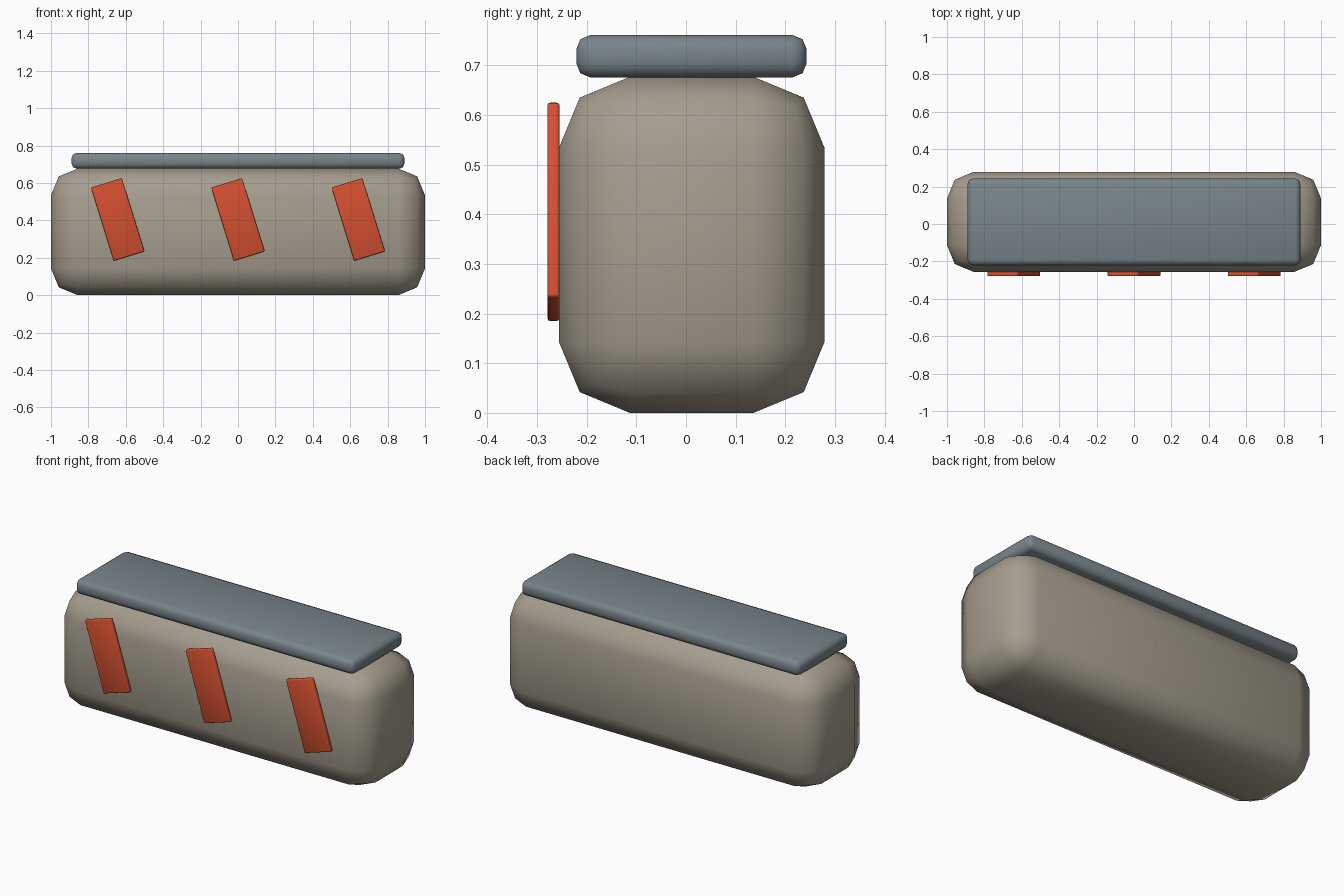
import bpy
import math
from mathutils import Vector

cube = bpy.data.objects.get("Cube")
if cube:
    bpy.data.objects.remove(cube, do_unlink=True)


def material(name, rgb):
    mat = bpy.data.materials.new(name)
    mat.use_nodes = True
    mat.diffuse_color = (*rgb, 1)
    mat.node_tree.nodes["Principled BSDF"].inputs["Base Color"].default_value = (*rgb, 1)
    return mat


def rounded_box(name, low, high, bevel, segments, mat, tilt=0):
    """Box between two corners, with rounded edges, tilted about y."""
    low, high = Vector(low), Vector(high)
    bpy.ops.mesh.primitive_cube_add(size=1, location=(low + high) / 2)
    box = bpy.context.object
    box.name = name
    box.scale = high - low
    bpy.ops.object.transform_apply(location=False, rotation=False, scale=True)
    box.rotation_euler.y = tilt
    mod = box.modifiers.new("Rounded edges", 'BEVEL')
    mod.width = bevel
    mod.segments = segments
    mod.limit_method = 'NONE'
    bpy.ops.object.modifier_apply(modifier=mod.name)
    box.data.materials.append(mat)
    bpy.ops.object.shade_smooth_by_angle(angle=math.radians(50))
    return box


concrete = material("Warm concrete", (0.38, 0.34, 0.27))
steel = material("Blue grey steel", (0.19, 0.235, 0.255))
orange = material("Warning orange", (0.66, 0.08, 0.03))

# Barrier body and cap slab
rounded_box("barrier_body", (-1, -0.256, 0), (1, 0.279, 0.677), 0.143, 2, concrete)
rounded_box("top_cap", (-0.89, -0.221, 0.676), (0.89, 0.243, 0.761), 0.028, 2, steel)

# Slanted warning stripes on the front
half_width, half_length = 0.086, 0.205
for side, x in (("right", -0.643), ("middle", 0), ("left", 0.643)):
    rounded_box("warning_stripe_" + side,
                (x - half_width, -0.279, 0.405 - half_length),
                (x + half_width, -0.255, 0.405 + half_length),
                0.005, 2, orange, tilt=-0.3)
